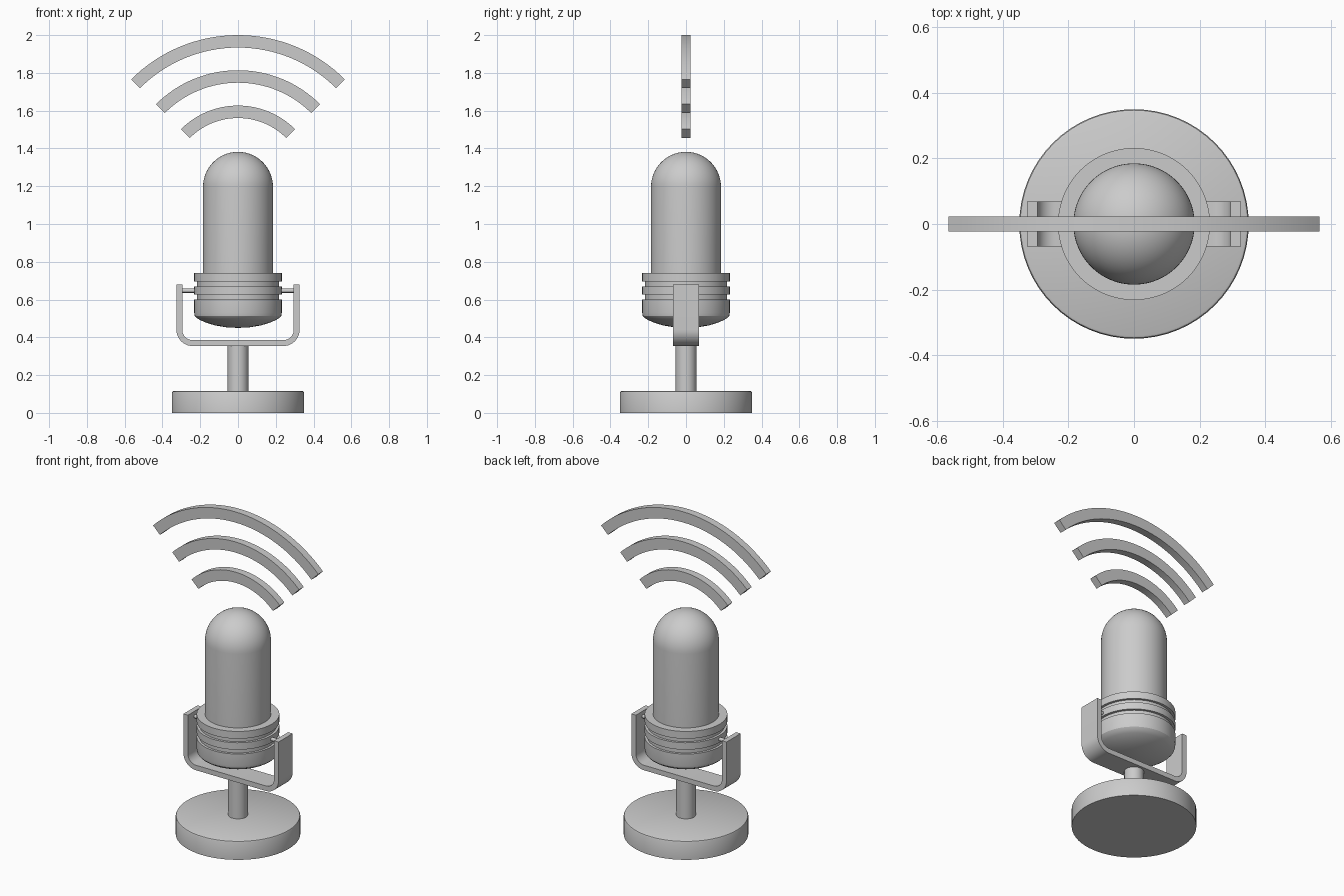
import bpy
import bmesh
from math import sin, cos, pi, radians

cube = bpy.data.objects.get("Cube")
if cube:
    bpy.data.objects.remove(cube, do_unlink=True)

grey = bpy.data.materials.new("plain grey")
grey.use_nodes = True
colour = (0.6, 0.6, 0.6, 1)
grey.diffuse_color = colour
grey.node_tree.nodes["Principled BSDF"].inputs["Base Color"].default_value = colour


def finish(name, bm, smooth=True):
    bmesh.ops.recalc_face_normals(bm, faces=bm.faces)
    mesh = bpy.data.meshes.new(name)
    bm.to_mesh(mesh)
    bm.free()
    mesh.materials.append(grey)
    obj = bpy.data.objects.new(name, mesh)
    bpy.context.collection.objects.link(obj)
    if smooth:
        bpy.ops.object.select_all(action="DESELECT")
        obj.select_set(True)
        bpy.context.view_layer.objects.active = obj
        bpy.ops.object.shade_smooth_by_angle(angle=radians(30))
    return obj


def lathe(name, profile, steps=64):
    """Revolve (radius, height) points around the z axis."""
    bm = bmesh.new()
    verts = [bm.verts.new((r, 0, z)) for r, z in profile]
    edges = [bm.edges.new(pair) for pair in zip(verts, verts[1:])]
    bmesh.ops.spin(bm, geom=verts + edges, axis=(0, 0, 1), cent=(0, 0, 0),
                   angle=2 * pi, steps=steps)
    bmesh.ops.remove_doubles(bm, verts=bm.verts, dist=0.0001)
    return finish(name, bm)


def band(name, outer, inner, half_depth):
    """Solid strip between two matching (x, z) paths, extruded along y."""
    bm = bmesh.new()
    rows = [[bm.verts.new((x, y, z)) for x, z in path]
            for path, y in ((outer, -half_depth), (inner, -half_depth),
                            (inner, half_depth), (outer, half_depth))]
    for a, b in zip(rows, rows[1:] + rows[:1]):
        for i in range(len(a) - 1):
            bm.faces.new((a[i], a[i + 1], b[i + 1], b[i]))
    for end in (0, -1):
        bm.faces.new([row[end] for row in rows])
    return finish(name, bm)


def arc(radius, start, end, steps, cx=0, cz=0):
    angles = [radians(start + (end - start) * i / steps) for i in range(steps + 1)]
    return [(cx + radius * cos(a), cz + radius * sin(a)) for a in angles]


# Stand
lathe("base", [(0, 0), (0.35, 0), (0.35, 0.107), (0.347, 0.113),
               (0.341, 0.116), (0, 0.116)])
lathe("stem", [(0, 0.11), (0.055, 0.11), (0.055, 0.36), (0, 0.36)], 32)


# U-shaped yoke with rounded lower corners
def yoke_path(radius):
    right = arc(radius, 0, -90, 10, 0.24, 0.44)
    left = [(-x, z) for x, z in reversed(right)]
    side = 0.24 + radius
    return [(side, 0.68)] + right + left + [(-side, 0.68)]


band("yoke", yoke_path(0.086), yoke_path(0.055), 0.069)

# Pivot pins joining the yoke to the body
for side, label in ((1, "left"), (-1, "right")):
    bm = bmesh.new()
    bmesh.ops.create_cone(bm, cap_ends=True, segments=16, radius1=0.011,
                          radius2=0.011, depth=0.1)
    for v in bm.verts:
        v.co = (v.co.z + side * 0.255, v.co.y, v.co.x + 0.647)
    finish(label + "_pivot_pin", bm)

# Grooved lower body with a shallow rounded underside
lathe("body", [(0, 0.45), (0.06, 0.453), (0.12, 0.463), (0.165, 0.476),
               (0.2, 0.491), (0.218, 0.502), (0.229, 0.514), (0.232, 0.53),
               (0.232, 0.6), (0.217, 0.6), (0.217, 0.627),
               (0.232, 0.627), (0.232, 0.67), (0.217, 0.67), (0.217, 0.695),
               (0.232, 0.695), (0.232, 0.74), (0, 0.74)])

# Domed head
dome = arc(0.185, 0, 90, 16, 0, 1.197)
lathe("head", [(0, 0.73), (0.185, 0.73)] + dome)

# Sound waves above the head
for name, radius in (("inner", 0.427), ("middle", 0.614), ("outer", 0.8)):
    band(name + "_sound_wave", arc(radius, 45, 135, 32, 0, 1.2),
         arc(radius - 0.066, 45, 135, 32, 0, 1.2), 0.023)
